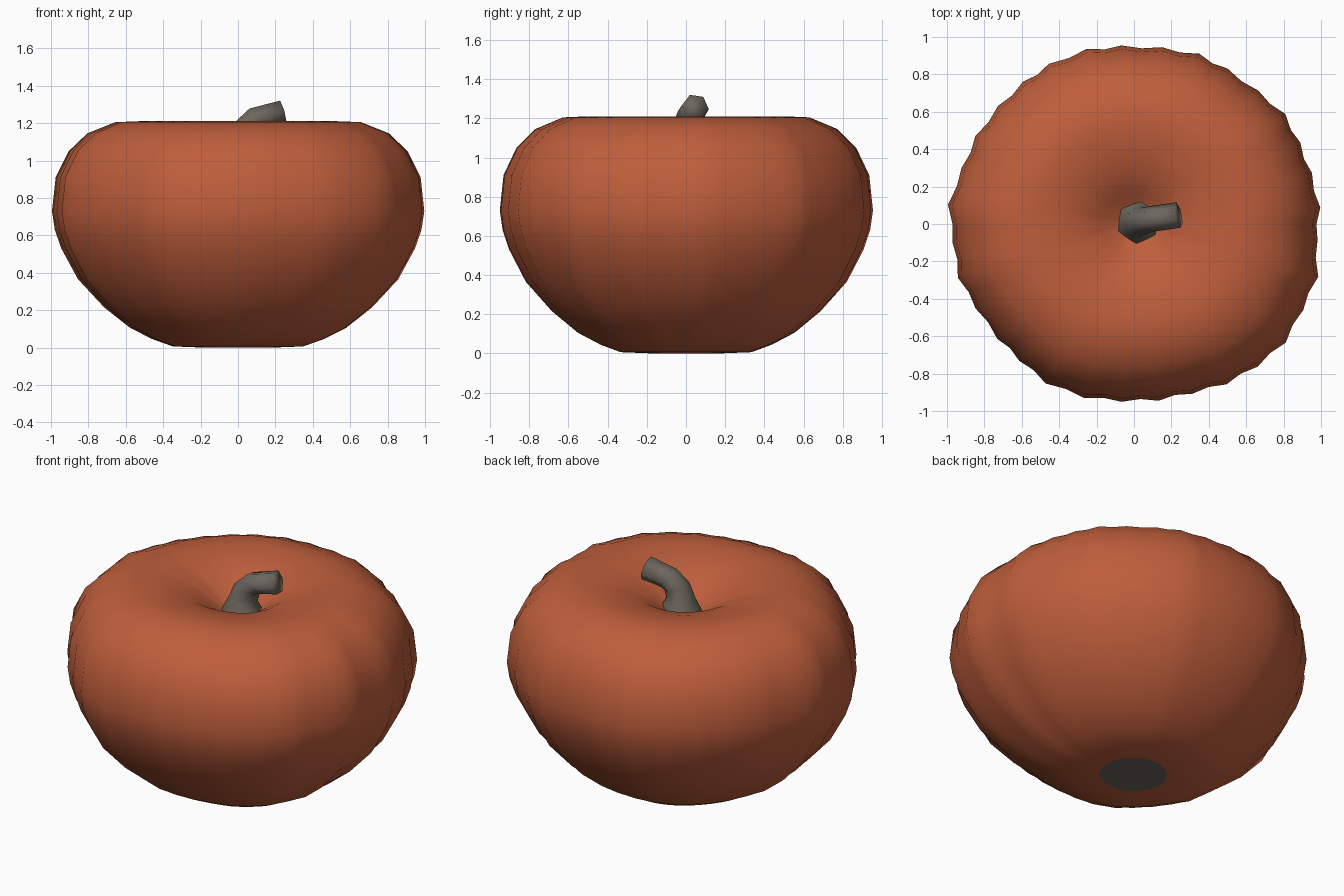
import bpy, bmesh, math
from mathutils import Vector

if "Cube" in bpy.data.objects:
    bpy.data.objects.remove(bpy.data.objects["Cube"])


def material(name, rgb):
    m = bpy.data.materials.new(name)
    m.diffuse_color = (*rgb, 1)
    m.use_nodes = True
    m.node_tree.nodes["Principled BSDF"].inputs["Base Color"].default_value = m.diffuse_color
    return m


ORANGE = material("pumpkin orange", (0.515, 0.112, 0.044))
GREY = material("stem grey", (0.150, 0.132, 0.110))


def finish(bm, name, mat, angle, flip=False):
    bmesh.ops.recalc_face_normals(bm, faces=bm.faces)
    if flip:
        bmesh.ops.reverse_faces(bm, faces=bm.faces)
    me = bpy.data.meshes.new(name)
    bm.to_mesh(me)
    bm.free()
    ob = bpy.data.objects.new(name, me)
    bpy.context.collection.objects.link(ob)
    me.materials.append(mat)
    bpy.ops.object.select_all(action='DESELECT')
    ob.select_set(True)
    bpy.context.view_layer.objects.active = ob
    bpy.ops.object.shade_smooth_by_angle(angle=math.radians(angle))
    return ob


def skin(bm, rings):
    # quads between successive rings, returns first and last ring
    vs = [[bm.verts.new(p) for p in r] for r in rings]
    n = len(vs[0])
    for a, b in zip(vs, vs[1:]):
        for i in range(n):
            j = (i + 1) % n
            bm.faces.new((a[i], a[j], b[j], b[i]))
    return vs[0], vs[-1]


# Body: lathed profile with uneven shallow lobes (angle in degrees, crest radius)
LOBES = [(5, 1.0), (16, .99), (26, .99), (36, 1.0), (47, .975), (59, .97),
         (69, .975), (81, .957), (94, .957), (105, .97), (118, .97),
         (128, .965), (139, .963), (151, .97), (162, .97), (174, 1.0),
         (186, .975), (197, .985), (208, .96), (220, .955), (230, .955),
         (241, .975), (254, .968), (266, .953), (278, .954), (289, .96),
         (300, .99), (311, 1.01), (322, 1.03), (333, 1.015), (344, 1.025),
         (355, .985)]
PROFILE = [(.19, .0), (.35, .006), (.46, .045), (.58, .105), (.72, .215),
           (.86, .365), (.95, .53), (.985, .63), (1.0, .73), (.98, .91),
           (.91, 1.05), (.81, 1.145), (.66, 1.205), (.53, 1.21), (.40, 1.19),
           (.28, 1.155), (.18, 1.10), (.10, 1.045), (.04, 1.02)]

outline = []   # (angle, crest radius, groove amount)
for k, (a, r) in enumerate(LOBES):
    a2, r2 = LOBES[(k + 1) % len(LOBES)]
    span = (a2 - a) % 360
    for t in (0, .5):
        outline.append((math.radians(a + span * t), r + (r2 - r) * t, t * 2))

bm = bmesh.new()
rings = []
for pr, pz in PROFILE:
    groove = .017 * min(1, max(0, (pr - .45) / .5))
    rings.append([((pr * r - groove * g) * math.cos(a),
                   (pr * r - groove * g) * math.sin(a), pz)
                  for a, r, g in outline])
first, last = skin(bm, rings)
bm.faces.new(last)
finish(bm, "pumpkin_body", ORANGE, 180)

# Blossom scar: grey patch closing the underside
bm = bmesh.new()
bm.faces.new([bm.verts.new(p) for p in rings[0]])
finish(bm, "blossom_scar", GREY, 30, flip=True)

# Stem: flared base, bending towards +x, cut off at the tip
PATH = [((.025, .01, 1.00), .135, (0, 0, 1)),
        ((.025, .01, 1.065), .110, (0, 0, 1)),
        ((.03, .01, 1.12), .082, (.1, 0, 1)),
        ((.05, .015, 1.18), .076, (.4, .08, 1)),
        ((.098, .028, 1.225), .070, (1, .2, .8)),
        ((.237, .048, 1.257), .070, (1, .2, .28))]
SIDES = 6
bm = bmesh.new()
rings = []
for c, r, d in PATH:
    d = Vector(d).normalized()
    u = Vector((0, 1, 0)).cross(d).normalized()
    v = d.cross(u)
    rings.append([Vector(c) + r * (math.cos(t) * u + math.sin(t) * v)
                  for t in (2 * math.pi * (i + .4) / SIDES for i in range(SIDES))])
first, last = skin(bm, rings)
bm.faces.new(first)
bm.faces.new(last)
finish(bm, "stem", GREY, 100)
